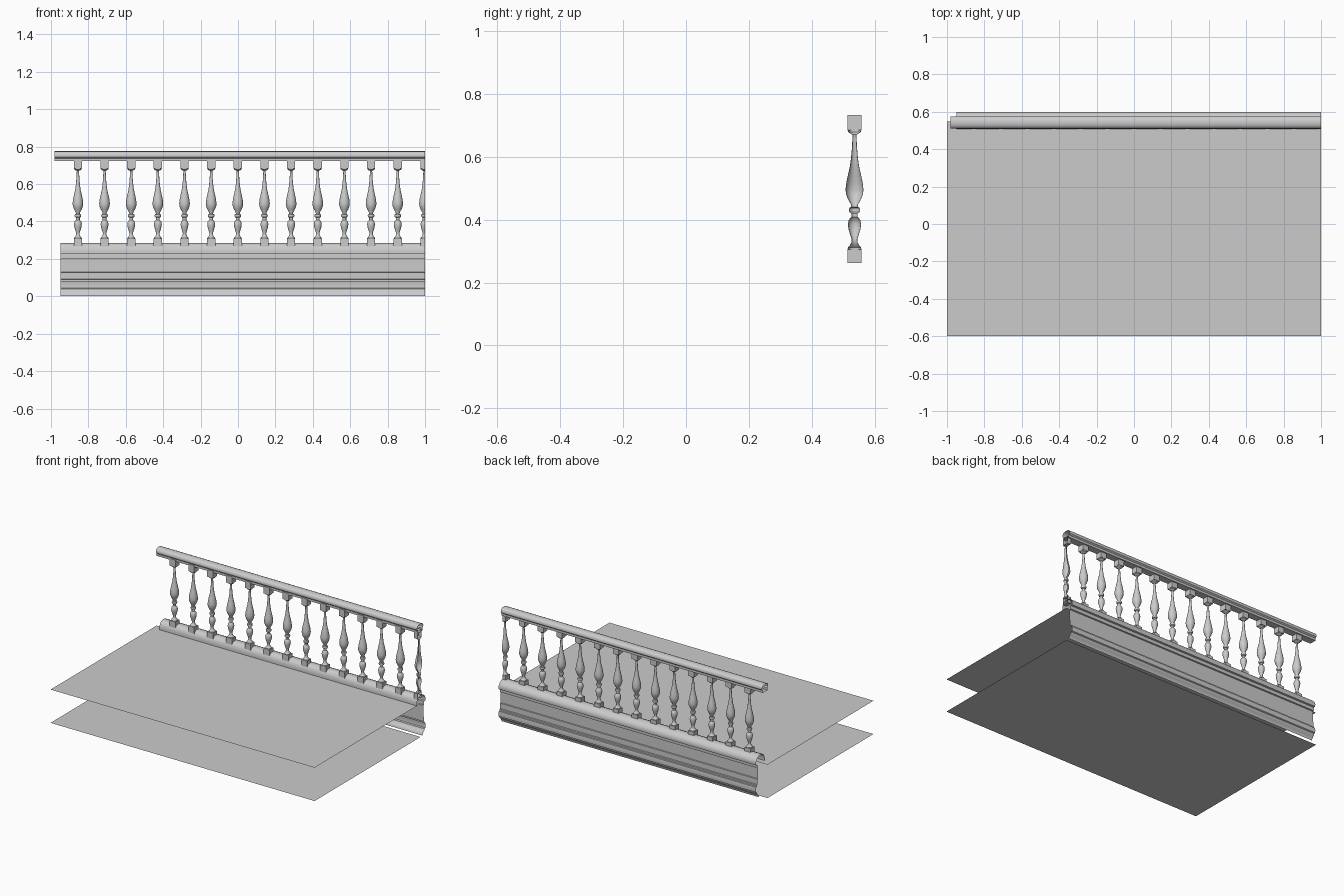
import bpy, bmesh, math
from mathutils import Matrix

if "Cube" in bpy.data.objects:
    bpy.data.objects.remove(bpy.data.objects["Cube"])


def finish(bm, name, location=(0, 0, 0)):
    bmesh.ops.recalc_face_normals(bm, faces=bm.faces)
    for f in bm.faces:
        f.smooth = True
    for e in bm.edges:
        e.smooth = len(e.link_faces) == 2 and e.calc_face_angle(0) < math.radians(40)
    me = bpy.data.meshes.new(name)
    bm.to_mesh(me)
    bm.free()
    return place(me, name, location)


def place(me, name, location):
    ob = bpy.data.objects.new(name, me)
    ob.location = location
    bpy.context.collection.objects.link(ob)
    return ob


def moulding(name, profile, x0, x1, closed=False):
    """Sweep a (y, z) profile along x, leaving the ends open."""
    bm = bmesh.new()
    a = [bm.verts.new((x0, y, z)) for y, z in profile]
    b = [bm.verts.new((x1, y, z)) for y, z in profile]
    n = len(profile)
    for i in range(n if closed else n - 1):
        j = (i + 1) % n
        bm.faces.new((a[i], a[j], b[j], b[i]))
    return finish(bm, name)


def sheet(name, z):
    bm = bmesh.new()
    bm.faces.new([bm.verts.new(p) for p in
                  ((-1, -0.6, z), (1, -0.6, z), (1, 0.547, z), (-1, 0.547, z))])
    return finish(bm, name)


def baluster_bmesh():
    bm = bmesh.new()
    # square blocks at both ends
    for z0, z1 in ((0.263, 0.308), (0.684, 0.733)):
        bmesh.ops.create_cube(bm, size=1, matrix=Matrix.Translation((0, 0, (z0 + z1) / 2))
                              @ Matrix.Diagonal((0.044, 0.044, z1 - z0, 1)))
    # turned shaft
    shaft = [(0.021, 0.306), (0.021, 0.312), (0.016, 0.317), (0.010, 0.327), (0.009, 0.338),
             (0.013, 0.350), (0.019, 0.370), (0.021, 0.386), (0.018, 0.400), (0.010, 0.409),
             (0.010, 0.420), (0.016, 0.424), (0.018, 0.431), (0.016, 0.438), (0.010, 0.441),
             (0.012, 0.450), (0.021, 0.466), (0.027, 0.482), (0.0285, 0.496), (0.026, 0.518),
             (0.021, 0.542), (0.015, 0.568), (0.011, 0.596), (0.008, 0.630), (0.006, 0.671),
             (0.012, 0.673), (0.020, 0.679), (0.021, 0.686)]
    n = 20
    rings = [[bm.verts.new((r * math.cos(2 * math.pi * k / n),
                            r * math.sin(2 * math.pi * k / n), z)) for k in range(n)]
             for r, z in shaft]
    for lo, hi in zip(rings, rings[1:]):
        for k in range(n):
            m = (k + 1) % n
            bm.faces.new((lo[k], lo[m], hi[m], hi[k]))
    return bm


# ground and deck sheets
sheet("ground_sheet", 0.0)
sheet("deck_sheet", 0.228)

# coping and stepped fascia along the back edge
moulding("fascia", [(0.507, 0.228), (0.507, 0.243), (0.511, 0.262), (0.522, 0.278),
                    (0.540, 0.285), (0.565, 0.283), (0.584, 0.274), (0.596, 0.259),
                    (0.600, 0.243), (0.598, 0.230), (0.586, 0.228), (0.585, 0.206),
                    (0.576, 0.204), (0.576, 0.130), (0.582, 0.128), (0.582, 0.092),
                    (0.589, 0.090), (0.589, 0.080), (0.597, 0.078), (0.600, 0.060),
                    (0.598, 0.044), (0.590, 0.040), (0.588, 0.031), (0.578, 0.022),
                    (0.571, 0.012), (0.569, 0.001)], -0.95, 1)

# hand rail
moulding("hand_rail", [(0.518, 0.722), (0.518, 0.738), (0.511, 0.745), (0.510, 0.757),
                       (0.516, 0.768), (0.528, 0.774), (0.543, 0.776), (0.558, 0.774),
                       (0.570, 0.768), (0.576, 0.757), (0.575, 0.745), (0.567, 0.738),
                       (0.567, 0.722)], -0.98, 1, closed=True)

# row of balusters
X0, STEP, Y = -0.856, 0.1425, 0.536
first = finish(baluster_bmesh(), "baluster_1", (X0, Y, 0))
for i in range(1, 13):
    place(first.data, f"baluster_{i + 1}", (X0 + i * STEP, Y, 0))

# half baluster cut off at the right end
bm = baluster_bmesh()
bmesh.ops.bisect_plane(bm, geom=bm.verts[:] + bm.edges[:] + bm.faces[:],
                       plane_co=(0.003, 0, 0), plane_no=(1, 0, 0), clear_outer=True)
finish(bm, "end_half_baluster", (0.997, Y, 0))
